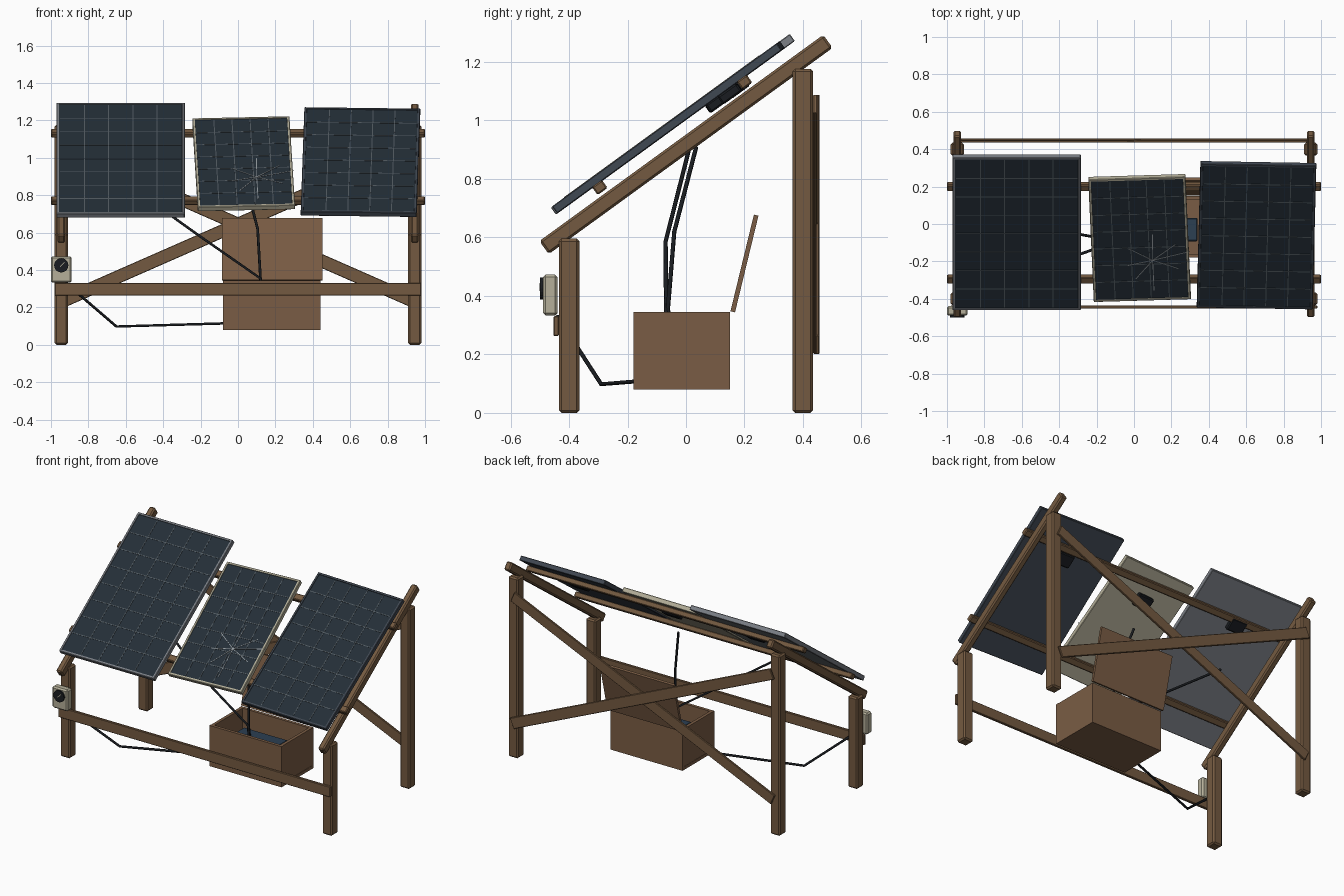
import bpy, bmesh, math
from mathutils import Matrix, Vector

if "Cube" in bpy.data.objects:
    bpy.data.objects.remove(bpy.data.objects["Cube"])

def mat(name, r, g, b):
    m = bpy.data.materials.new(name)
    m.diffuse_color = (r, g, b, 1)
    m.use_nodes = True
    m.node_tree.nodes["Principled BSDF"].inputs["Base Color"].default_value = m.diffuse_color
    return m

WOOD = mat("brown timber", 0.175, 0.102, 0.052)
CRATE = mat("crate wood", 0.195, 0.108, 0.058)
CELL = mat("dark solar cell", 0.017, 0.027, 0.038)
LINE = mat("cell line", 0.085, 0.105, 0.12)
GREY = mat("grey frame", 0.2, 0.215, 0.24)
SLATE = mat("slate frame", 0.052, 0.065, 0.085)
CREAM = mat("cream", 0.46, 0.43, 0.32)
BLACK = mat("black rubber", 0.01, 0.012, 0.015)
BLUE = mat("battery blue", 0.025, 0.05, 0.085)
CRACK = mat("crack", 0.3, 0.33, 0.35)

def finish(name, bm, mats, mtx=Matrix()):
    me = bpy.data.meshes.new(name)
    bm.to_mesh(me)
    bm.free()
    for m in mats:
        me.materials.append(m)
    ob = bpy.data.objects.new(name, me)
    ob.matrix_world = mtx
    bpy.context.collection.objects.link(ob)
    return ob

def cube(bm, c, s, rz=0, idx=0):
    m = Matrix.Translation(c) @ Matrix.Rotation(rz, 4, 'Z') @ Matrix.Diagonal((*s, 1))
    vs = bmesh.ops.create_cube(bm, size=1, matrix=m)['verts']
    for f in {f for v in vs for f in v.link_faces}:
        f.material_index = idx

def box(name, c, s, m, rx=0, ry=0, bevel=0.0):
    bm = bmesh.new()
    cube(bm, (0, 0, 0), s)
    if bevel:
        bmesh.ops.bevel(bm, geom=bm.edges[:], offset=bevel, segments=1, affect='EDGES')
    rot = Matrix.Rotation(rx, 4, 'X') @ Matrix.Rotation(ry, 4, 'Y')
    return finish(name, bm, [m], Matrix.Translation(c) @ rot)

def cable(name, pts, r=0.0075):
    cu = bpy.data.curves.new(name, 'CURVE')
    cu.dimensions = '3D'
    cu.bevel_depth = r
    cu.bevel_resolution = 1
    cu.use_fill_caps = True
    sp = cu.splines.new('POLY')
    sp.points.add(len(pts) - 1)
    for p, q in zip(sp.points, pts):
        p.co = (*q, 1)
    cu.materials.append(BLACK)
    bpy.context.collection.objects.link(bpy.data.objects.new(name, cu))

SLOPE = math.radians(36)

# timber frame: posts and rafters on both sides
for side, x in (("left", -0.945), ("right", 0.945)):
    box(side + "_front_post", (x, -0.4, 0.298), (0.07, 0.07, 0.596), WOOD, bevel=0.009)
    box(side + "_back_post", (x, 0.4, 0.588), (0.07, 0.07, 1.176), WOOD, bevel=0.009)
    box(side + "_rafter", (x, 0.0, 0.918), (0.042, 1.2, 0.055), WOOD, rx=SLOPE, bevel=0.008)

# purlins, front rail and crossed back braces
for n, y, z in (("lower", -0.295, 0.771), ("upper", 0.2, 1.131)):
    box(n + "_purlin", (0, y, z), (2.0, 0.042, 0.034), WOOD, rx=SLOPE, bevel=0.005)
box("front_rail", (0, -0.444, 0.297), (1.96, 0.018, 0.068), WOOD, bevel=0.003)
ang = math.atan2(0.83, 1.89)
box("inner_back_brace", (0, 0.442, 0.645), (2.05, 0.014, 0.07), WOOD, ry=-ang, bevel=0.003)
box("outer_back_brace", (0, 0.450, 0.645), (2.05, 0.014, 0.07), WOOD, ry=ang, bevel=0.003)

# solar panels: frame with recessed cell face, grid lines, junction box behind
def panel(name, c, w, l, rot, frame, cols, rows, cracks=()):
    bm = bmesh.new()
    cube(bm, (0, 0, 0), (w, l, 0.03))
    bmesh.ops.bevel(bm, geom=bm.edges[:], offset=0.003, segments=1, affect='EDGES')
    bm.faces.ensure_lookup_table()
    top = max(bm.faces, key=lambda f: f.calc_center_median().z)
    bmesh.ops.inset_region(bm, faces=[top], thickness=0.014)
    bmesh.ops.inset_region(bm, faces=[top], thickness=0.001, depth=-0.004)
    top.material_index = 1
    z, iw, il = 0.0115, w - 0.036, l - 0.036
    for i in range(1, cols):
        cube(bm, (-iw / 2 + iw * i / cols, 0, z), (0.005, il, 0.002), idx=2)
    for j in range(1, rows):
        cube(bm, (0, -il / 2 + il * j / rows, z), (iw, 0.005, 0.002), idx=2)
    for a, b in cracks:
        d = Vector(b) - Vector(a)
        mid = (Vector(a) + Vector(b)) / 2
        cube(bm, (mid.x, mid.y, z + 0.0015), (d.length, 0.004, 0.002),
             math.atan2(d.y, d.x), 3)
    m = Matrix.Translation(c) @ Matrix.Rotation(SLOPE, 4, 'X') @ Matrix.Rotation(math.radians(rot), 4, 'Z')
    finish(name, bm, [frame, CELL, LINE, CRACK], m)
    jb = bmesh.new()
    cube(jb, (0, 0, 0), (0.11, 0.08, 0.034))
    bmesh.ops.bevel(jb, geom=jb.edges[:], offset=0.006, segments=1, affect='EDGES')
    finish(name + "_junction_box", jb, [BLACK], m @ Matrix.Translation((0, 0.25 * l, -0.031)))

hub = (0.065, -0.14)
tips = [(0.07, 0.03), (0.065, -0.34), (0.265, -0.09), (-0.07, -0.17),
        (0.19, -0.04), (0.2, -0.2), (-0.03, -0.26), (-0.06, -0.06)]
panel("left_panel", (-0.627, -0.045, 0.987), 0.685, 1.01, 0, GREY, 5, 8)
panel("middle_panel", (0.03, -0.075, 0.968), 0.52, 0.81, 2.1, CREAM, 5, 7, [(hub, t) for t in tips])
panel("right_panel", (0.655, -0.06, 0.977), 0.62, 0.95, -1.2, SLATE, 5, 8)

# open battery crate with tilted lid
box("crate_floor", (0.18, -0.015, 0.09), (0.52, 0.33, 0.02), CRATE)
for n, y in (("front", -0.17), ("back", 0.14)):
    box("crate_%s_wall" % n, (0.18, y, 0.2225), (0.52, 0.02, 0.245), CRATE)
for n, x in (("left", -0.068), ("right", 0.428)):
    box("crate_%s_wall" % n, (x, -0.015, 0.2225), (0.02, 0.292, 0.245), CRATE)
box("crate_lid", (0.183, 0.2, 0.511), (0.535, 0.016, 0.34), CRATE, rx=-math.atan2(0.08, 0.33))
box("battery", (0.18, -0.03, 0.19), (0.32, 0.125, 0.18), BLUE, bevel=0.006)

# meter box with round dial on the left front post
box("meter_box", (-0.945, -0.464, 0.403), (0.112, 0.05, 0.14), CREAM, bevel=0.009)
def disc(name, r, d, c, m):
    bm = bmesh.new()
    bmesh.ops.create_cone(bm, cap_ends=True, segments=20, radius1=r, radius2=r, depth=d,
                          matrix=Matrix.Rotation(math.pi / 2, 4, 'X'))
    finish(name, bm, [m], Matrix.Translation(c))
disc("meter_dial", 0.038, 0.014, (-0.945, -0.492, 0.425), BLACK)
box("meter_needle", (-0.94, -0.4995, 0.43), (0.004, 0.002, 0.035), CREAM, ry=math.radians(45))

# cables
cable("meter_cable", [(-0.92, -0.44, 0.33), (-0.65, -0.29, 0.098), (-0.06, -0.08, 0.115)])
cable("left_panel_cable", [(-0.65, 0.01, 0.9), (-0.21, -0.07, 0.585), (0.12, -0.068, 0.355), (0.12, -0.06, 0.28)])
cable("middle_panel_cable", [(0.03, 0.035, 0.91), (0.105, -0.04, 0.62), (0.12, -0.062, 0.355), (0.12, -0.05, 0.28)])
